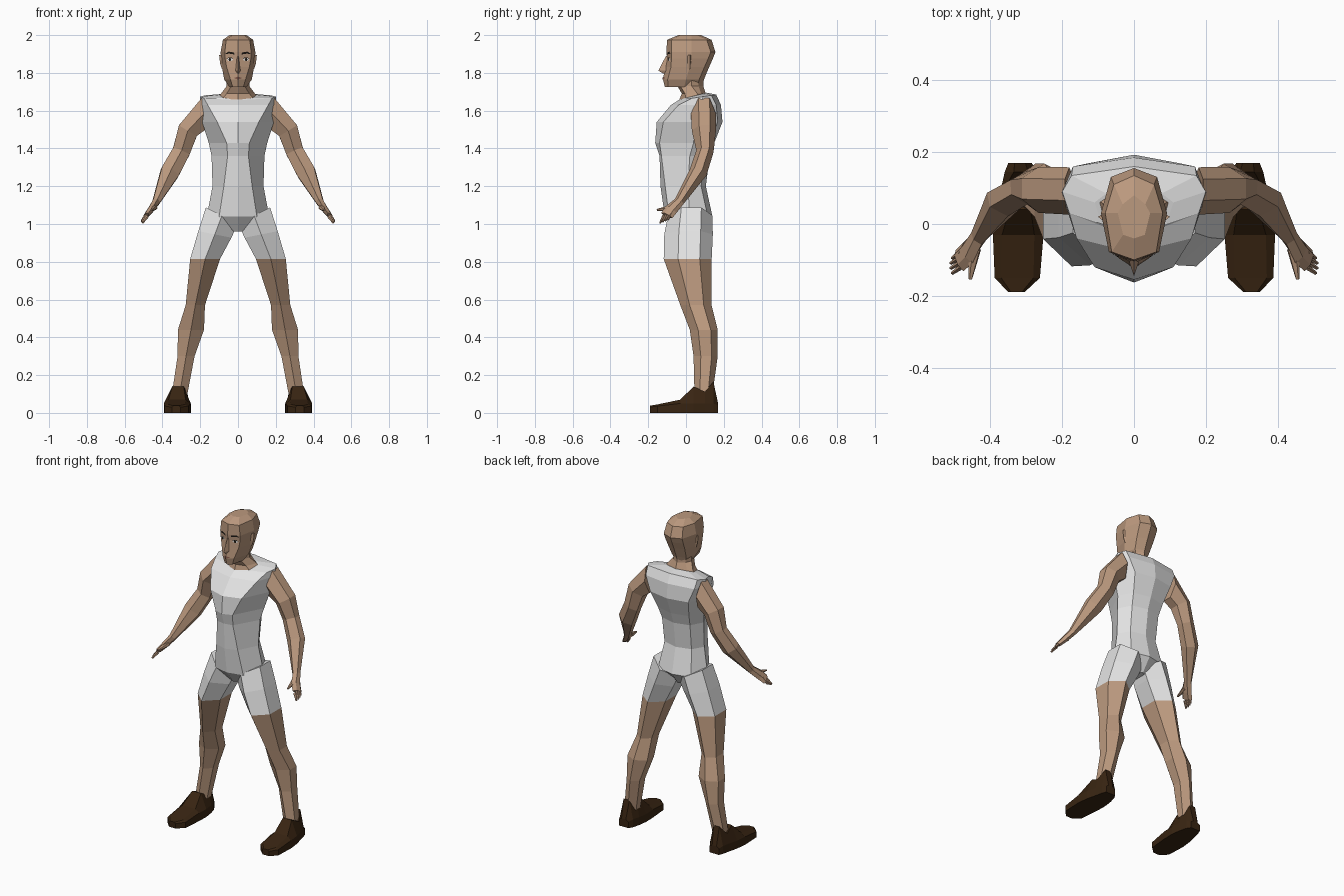
import bpy
import bmesh
from mathutils import Vector
from mathutils.bvhtree import BVHTree

default = bpy.data.objects.get("Cube")
if default:
    bpy.data.objects.remove(default)


def material(name, r, g, b):
    mat = bpy.data.materials.new(name)
    mat.use_nodes = True
    mat.diffuse_color = (r, g, b, 1)
    mat.node_tree.nodes["Principled BSDF"].inputs["Base Color"].default_value = (r, g, b, 1)
    return mat


skin = material("skin", .5, .32, .21)
cloth = material("white_cloth", .78, .78, .78)
leather = material("dark_leather", .04, .018, .006)
black = material("brow_black", .01, .008, .006)
eye_white = material("eye_white", .75, .72, .68)
lip = material("lip_brown", .22, .1, .07)

HEX = [(0, -1), (1, -.4), (1, .5), (0, 1), (-1, .5), (-1, -.4)]
SIDES = (("left", 1), ("right", -1))


def add_object(name, bm, mats):
    bmesh.ops.recalc_face_normals(bm, faces=bm.faces)
    mesh = bpy.data.meshes.new(name)
    bm.to_mesh(mesh)
    bm.free()
    for mat in mats:
        mesh.materials.append(mat)
    obj = bpy.data.objects.new(name, mesh)
    bpy.context.collection.objects.link(obj)
    return obj


def loft(name, rings, mats, side=1, rule=None):
    """Skin a row of equal rings, cap both ends; rule(ring index) picks the material."""
    bm = bmesh.new()
    rows = [[bm.verts.new((x * side, y, z)) for x, y, z in ring] for ring in rings]
    count = len(rows[0])
    for i, (low, high) in enumerate(zip(rows, rows[1:])):
        for j in range(count):
            k = (j + 1) % count
            face = bm.faces.new((low[j], low[k], high[k], high[j]))
            face.material_index = rule(i) if rule else 0
    bm.faces.new(rows[0])
    last = bm.faces.new(rows[-1])
    last.material_index = rule(len(rows) - 2) if rule else 0
    return add_object(name, bm, mats)


def body_ring(z, panel_x, panel_y, width, side_y, front, back, tilt=0, back_share=.7):
    """Symmetric eight-point section: centre front, panel, side, back panel, centre back."""
    half = [(panel_x, panel_y), (width, side_y), (width * back_share, back - .025)]
    pts = [(0, front)] + half + [(0, back)] + [(-x, y) for x, y in reversed(half)]
    return [(x, y, z + tilt * (y - back)) for x, y in pts]


def tube(name, path, mat, side=1, start=None):
    """Six-sided limb along a path of (x, y, z, radius across, radius front to back)."""
    centres = [Vector(p[:3]) for p in path]
    rings = []
    for i, p in enumerate(path):
        along = centres[min(i + 1, len(path) - 1)] - centres[max(i - 1, 0)]
        if i == 0 and start:
            along = Vector(start)
        along.normalize()
        depth = Vector((0, 1, 0))
        depth = (depth - along * depth.dot(along)).normalized()
        across = depth.cross(along)
        rings.append([centres[i] + across * a * p[3] + depth * b * p[4] for a, b in HEX])
    return loft(name, rings, [mat], side)


# Sleeveless suit, from crotch to collar
loft("suit_torso", [
    body_ring(.96, .02, -.04, .05, .02, -.05, .08),
    body_ring(1.04, .10, -.09, .165, .02, -.112, .14),
    body_ring(1.2, .075, -.11, .135, .01, -.135, .105),
    body_ring(1.36, .055, -.13, .14, .02, -.14, .125),
    body_ring(1.43, .06, -.14, .155, .04, -.163, .15),
    body_ring(1.54, .11, -.12, .19, .05, -.155, .193),
    body_ring(1.63, .16, -.04, .2, .08, -.08, .185, 0, .85),
    body_ring(1.685, .18, .03, .2, .09, -.04, .16, .15, .87),
    body_ring(1.695, .09, .0, .11, .06, -.03, .11, .25),
], [cloth])

# Neck
loft("neck", [
    body_ring(1.66, .085, .0, .112, .06, -.035, .112),
    body_ring(1.69, .06, -.005, .09, .06, -.022, .105),
    body_ring(1.73, .035, -.03, .06, .03, -.045, .092),
    body_ring(1.8, .035, -.03, .06, .03, -.045, .09),
], [skin])

# Head
head = loft("head", [
    body_ring(1.725, .028, -.095, .045, -.01, -.112, .085),
    body_ring(1.765, .04, -.097, .073, .0, -.122, .095),
    body_ring(1.83, .06, -.08, .085, .02, -.11, .122),
    body_ring(1.875, .068, -.077, .09, .03, -.1, .142),
    body_ring(1.91, .07, -.078, .092, .03, -.104, .156),
    body_ring(1.975, .062, -.078, .08, .03, -.1, .135),
    body_ring(2, .03, -.03, .045, .03, -.04, .08),
], [skin])

# Nose
loft("nose", [[(-w, -.08, z), (0, tip, z), (w, -.08, z)] for z, w, tip in
              ((1.89, .01, -.106), (1.812, .022, -.146), (1.797, .017, -.122))], [skin])

# Painted face plates, laid on the surface of the head
surface = BVHTree.FromPolygons([v.co for v in head.data.vertices],
                               [p.vertices for p in head.data.polygons])


def face_plate(name, outline, mat, side, lift=.003):
    bm = bmesh.new()
    verts = []
    for x, z in outline:
        hit = surface.ray_cast(Vector((x, -1, z)), Vector((0, 1, 0)))[0]
        verts.append(bm.verts.new((x * side, hit.y - lift, z)))
    bm.faces.new(verts)
    add_object(name, bm, [mat])


def lens(x, z, w, h):
    return [(x - w, z), (x - w / 2, z + h), (x + w / 2, z + h),
            (x + w, z), (x + w / 2, z - h), (x - w / 2, z - h)]


for label, side in SIDES:
    face_plate(label + "_eyebrow", [(.018, 1.897), (.022, 1.908), (.05, 1.913),
                                    (.068, 1.9), (.045, 1.902)], black, side)
    face_plate(label + "_eye", lens(.043, 1.871, .018, .007), eye_white, side)
    face_plate(label + "_upper_lid", [(.024, 1.872), (.035, 1.882), (.052, 1.882),
                                      (.063, 1.872), (.051, 1.878), (.035, 1.878)],
               black, side, .005)
    face_plate(label + "_pupil", lens(.043, 1.871, .007, .008), black, side, .006)
    face_plate(label + "_lips", [(0, 1.78), (.022, 1.773), (0, 1.764)], lip, side)

    # Ear
    loft(label + "_ear", [[(x, y, z) for x, y in ((.075, .0), (out, .02), (.075, .035))]
                          for z, out in ((1.82, .085), (1.85, .095), (1.895, .1))],
         [skin], side)

    # Arm, shoulder to palm
    tube(label + "_arm", [
        (.18, .092, 1.585, .083, .066),
        (.265, .095, 1.495, .055, .064),
        (.3, .1, 1.385, .047, .046),
        (.36, .065, 1.275, .05, .048),
        (.432, -.035, 1.12, .02, .027),
        (.462, -.08, 1.075, .016, .036),
        (.486, -.102, 1.045, .012, .034),
    ], skin, side, (1, 0, -.15))

    # Fingers and thumb
    for i in range(4):
        spread = (i - 1.5) * .014
        tube(f"{label}_finger_{i + 1}", [
            (.48, -.098 + spread, 1.052 + spread * .5, .009, .008),
            (.512 - abs(spread) * .3, -.116 + spread, 1.014 + spread * .4, .005, .005),
        ], skin, side)
    tube(label + "_thumb", [(.44, -.07, 1.09, .014, .014), (.45, -.115, 1.08, .011, .011),
                            (.456, -.154, 1.075, .005, .005)], skin, side)

    # Leg with the short trouser leg as its top section
    rings = []
    for z, x0, x1, y0, y1, tilt in (
            (1.045, .0, .17, -.095, .14, .5),
            (.945, .035, .21, -.115, .142, .2),
            (.815, .095, .253, -.118, .136, 0),
            (.57, .175, .277, -.03, .135, 0),
            (.44, .18, .318, .02, .168, 0),
            (.3, .23, .32, .04, .168, 0),
            (.1, .268, .35, .045, .14, 0)):
        cx, cy, rx, ry = (x0 + x1) / 2, (y0 + y1) / 2, (x1 - x0) / 2, (y1 - y0) / 2
        rings.append([(cx + a * rx, cy + b * ry, z + tilt * a * rx) for a, b in HEX])
    loft(label + "_leg", rings, [cloth, skin], side, lambda i: 0 if i < 2 else 1)

    # Shoe, lofted from toe to heel
    rings = []
    for y, x0, x1, h, top in (
            (-.19, .305, .35, .038, .015),
            (-.15, .262, .388, .045, .045),
            (-.03, .252, .393, .07, .045),
            (.04, .25, .385, .14, .03),
            (.1, .258, .37, .112, .045),
            (.145, .27, .36, .165, .02),
            (.17, .285, .35, .05, .015)):
        c, rim = (x0 + x1) / 2, min(h * .8, .05)
        rings.append([(x0, y, 0), (x1, y, 0), (x1, y, rim),
                      (c + top, y, h), (c - top, y, h), (x0, y, rim)])
    loft(label + "_shoe", rings, [leather], side)
